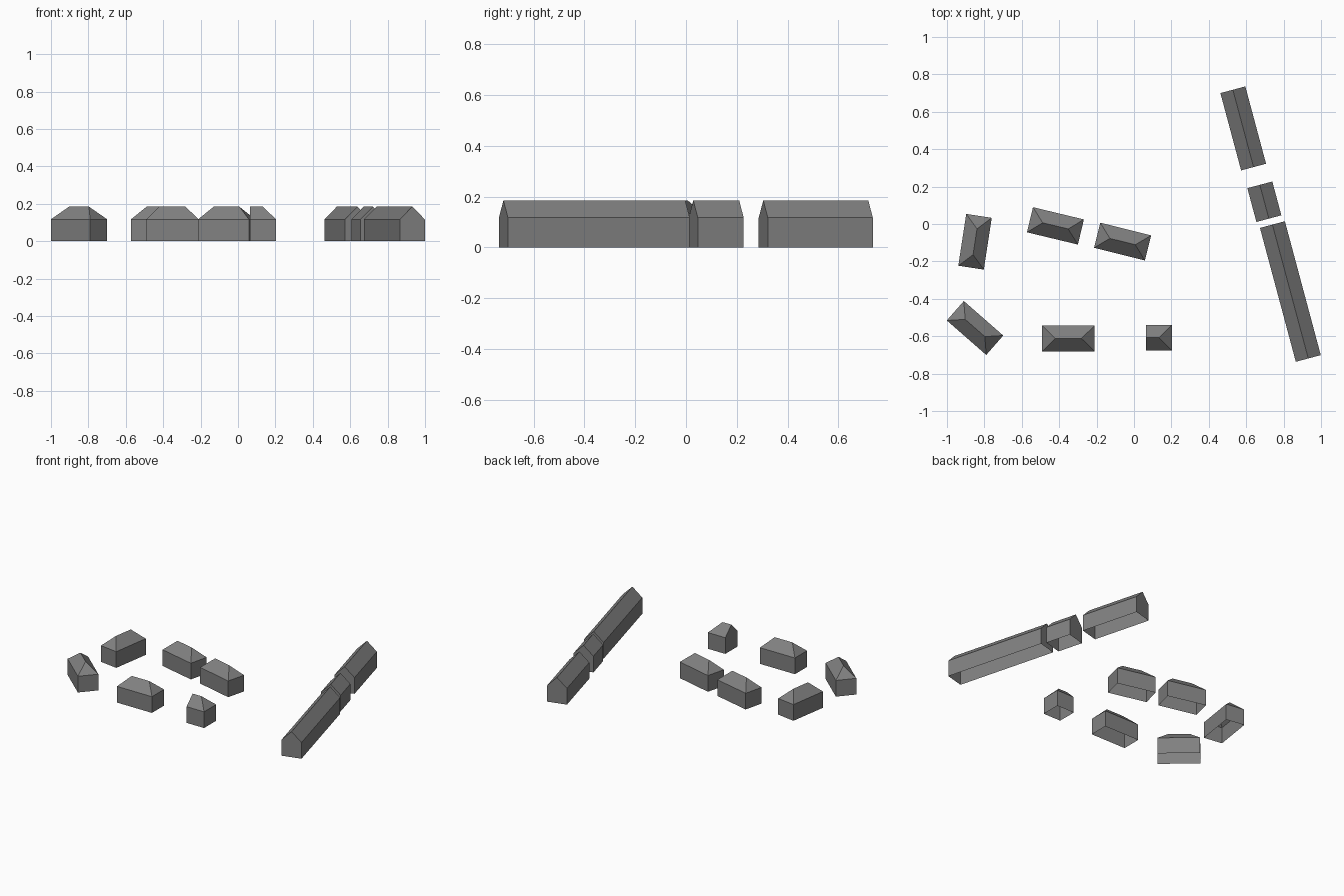
import bpy, bmesh, math

if "Cube" in bpy.data.objects:
    bpy.data.objects.remove(bpy.data.objects["Cube"])

EAVE, RIDGE = 0.117, 0.185   # wall height, roof height
HALF_W = 0.069               # half the house width

dark = bpy.data.materials.new("dark_grey")
dark.diffuse_color = (0.22, 0.22, 0.22, 1)
dark.use_nodes = True
dark.node_tree.nodes["Principled BSDF"].inputs["Base Color"].default_value = dark.diffuse_color


def house(name, x, y, angle, length, hip_a=0.0, hip_b=0.0):
    """Open-bottomed house; ridge runs along local x, hips set in at each end."""
    bm = bmesh.new()
    h = length / 2
    corners = [(-h, -HALF_W), (h, -HALF_W), (h, HALF_W), (-h, HALF_W)]
    low = [bm.verts.new((cx, cy, 0)) for cx, cy in corners]
    top = [bm.verts.new((cx, cy, EAVE)) for cx, cy in corners]
    ra = bm.verts.new((-h + hip_a, 0, RIDGE))
    rb = bm.verts.new((h - hip_b, 0, RIDGE))

    # long walls and roof slopes
    bm.faces.new((low[0], low[1], top[1], top[0]))
    bm.faces.new((low[2], low[3], top[3], top[2]))
    bm.faces.new((top[0], top[1], rb, ra))
    bm.faces.new((top[2], top[3], ra, rb))
    # end walls: a flat gable, or a square wall with a hip above
    for i, j, peak, hip in ((1, 2, rb, hip_b), (3, 0, ra, hip_a)):
        if hip:
            bm.faces.new((low[i], low[j], top[j], top[i]))
            bm.faces.new((top[i], top[j], peak))
        else:
            bm.faces.new((low[i], low[j], top[j], peak, top[i]))

    mesh = bpy.data.meshes.new(name)
    bm.to_mesh(mesh)
    bm.free()
    mesh.materials.append(dark)
    ob = bpy.data.objects.new(name, mesh)
    ob.location = (x, y, 0)
    ob.rotation_euler.z = math.radians(angle)
    bpy.context.collection.objects.link(ob)


# hipped cottages around the close
cottages = [(-0.85, -0.095, 81.3), (-0.85, -0.556, -41.2), (-0.351, -0.612, 0),
            (-0.42, -0.01, -13.5), (-0.061, -0.094, -14)]
for n, (x, y, a) in enumerate(cottages, 1):
    house(f"cottage_{n}", x, y, a, 0.28, 0.07, 0.07)

# small square house with one gable and one hip
house("small_house", 0.133, -0.608, 0, 0.14, 0, 0.07)

# gabled terrace rows along the road
for n, (x, y, l) in enumerate([(0.584, 0.511, 0.428), (0.697, 0.119, 0.187),
                               (0.836, -0.361, 0.741)], 1):
    house(f"terrace_{n}", x, y, -75, l)
